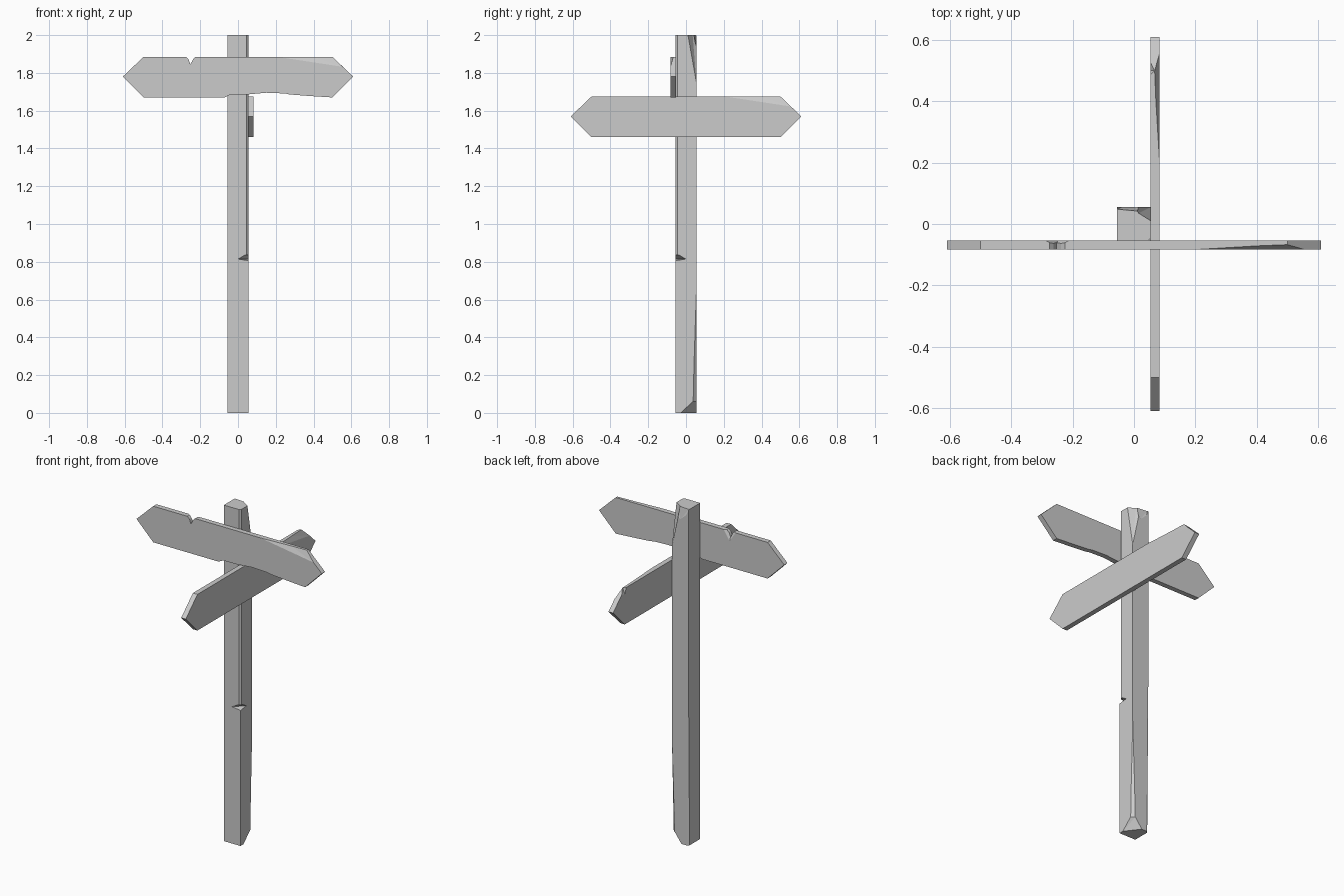
import bpy, bmesh
from math import radians
from mathutils import Matrix

if "Cube" in bpy.data.objects:
    bpy.data.objects.remove(bpy.data.objects["Cube"])


def make_object(name, bm):
    bmesh.ops.recalc_face_normals(bm, faces=bm.faces)
    mesh = bpy.data.meshes.new(name)
    bm.to_mesh(mesh)
    bm.free()
    obj = bpy.data.objects.new(name, mesh)
    bpy.context.collection.objects.link(obj)
    return obj


def chip(obj, points):
    """Carve a splintered piece, the convex hull of points, out of obj."""
    bm = bmesh.new()
    for p in points:
        bm.verts.new(p)
    bmesh.ops.convex_hull(bm, input=bm.verts)
    cutter = make_object("chip_cutter", bm)
    cutter.hide_render = True
    mod = obj.modifiers.new("chip", 'BOOLEAN')
    mod.operation = 'DIFFERENCE'
    mod.solver = 'EXACT'
    mod.object = cutter
    bpy.context.view_layer.objects.active = obj
    bpy.ops.object.modifier_apply(modifier=mod.name)
    bpy.data.objects.remove(cutter)


def board(name, top, bottom, y0=-0.083, y1=-0.053):
    """Plank pointed at both ends; top and bottom hold extra edge damage."""
    outline = [(-0.61, 1.78), (-0.5, 1.885), *top, (0.5, 1.885),
               (0.61, 1.78), (0.5, 1.67), *bottom, (-0.5, 1.67)]
    bm = bmesh.new()
    face = bm.faces.new([bm.verts.new((x, y0, z)) for x, z in outline])
    ext = bmesh.ops.extrude_face_region(bm, geom=[face])
    moved = [v for v in ext['geom'] if isinstance(v, bmesh.types.BMVert)]
    bmesh.ops.translate(bm, verts=moved, vec=(0, y1 - y0, 0))
    obj = make_object(name, bm)
    # long splinter off the upper front edge
    chip(obj, [(0.2, y0, 1.886), (0.3, y0, 1.874), (0.42, y0, 1.868),
               (0.5, y0, 1.845), (0.555, y0, 1.832), (0.4, -0.071, 1.886),
               (0.5, -0.067, 1.886), (0.3, -0.14, 1.95), (0.55, -0.14, 1.95)])
    return obj


# Post
r = 0.055
bm = bmesh.new()
bmesh.ops.create_cube(bm, size=1, matrix=Matrix.Translation((0, 0, 1))
                      @ Matrix.Diagonal((2 * r, 2 * r, 2, 1)))
post = make_object("post", bm)

# worn front right edge and the notch it ends in
chip(post, [(0.045, -r, 0.815), (r, -0.045, 0.815), (0.1, -0.1, 0.815),
            (0.045, -r, 2.05), (r, -0.045, 2.05), (0.1, -0.1, 2.05)])
chip(post, [(0.0, -r, 0.814), (r, 0.0, 0.814), (0.035, -r, 0.835),
            (r, -0.035, 0.835), (0.1, -0.1, 0.84), (0.1, -0.1, 0.795)])
# split back right foot
chip(post, [(r, r, 0.65), (r, 0.042, 0.25), (0.042, r, 0.25),
            (r, 0.036, -0.02), (0.036, r, -0.02),
            (0.1, 0.1, -0.02), (0.1, 0.1, 0.65)])
chip(post, [(r, -0.03, -0.002), (-0.01, r, -0.002), (r, 0.036, 0.06),
            (0.036, r, 0.06), (0.1, 0.1, 0.06), (0.1, 0.1, -0.02)])
# thin worn back left edge
chip(post, [(-r, r, 1.0), (-r, 0.045, -0.02), (-0.04, r, -0.02),
            (-0.1, 0.1, -0.02), (-0.1, 0.1, 1.0)])
# broken back of the post top
chip(post, [(r, r, 1.75), (r, 0.044, 1.96), (0.03, r, 1.96),
            (r, 0.01, 2.002), (0.015, 0.035, 2.002),
            (0.0, r, 2.002), (0.1, 0.1, 2.05), (0.1, 0.1, 1.75)])
chip(post, [(-r, 0.048, 2.002), (0.03, 0.04, 2.002), (-0.04, r, 1.965),
            (0.0, r, 1.93), (0.04, r, 1.97), (-0.08, 0.1, 2.02),
            (0.06, 0.1, 2.02)])

# Upper sign board, facing front
upper = board(
    "upper_board",
    [(-0.275, 1.885), (-0.262, 1.872), (-0.252, 1.845),
     (-0.238, 1.872), (-0.225, 1.885)],
    [(0.39, 1.677), (0.27, 1.686), (0.25, 1.691), (0.15, 1.695),
     (0.05, 1.686), (-0.04, 1.685), (-0.07, 1.67)])
chip(upper, [(-0.29, -0.053, 1.886), (-0.21, -0.053, 1.886),
             (-0.25, -0.053, 1.825), (-0.25, -0.075, 1.886),
             (-0.25, -0.02, 1.92)])

# Lower sign board, turned a quarter to face right
lower = board("lower_board", [], [])
chip(lower, [(0.485, -0.053, 1.886), (0.53, -0.053, 1.855),
             (0.5, -0.067, 1.886), (0.5, -0.053, 1.85), (0.51, -0.02, 1.92)])
lower.data.transform(Matrix.Translation((0, 0, -0.21))
                     @ Matrix.Rotation(radians(90), 4, 'Z'))
